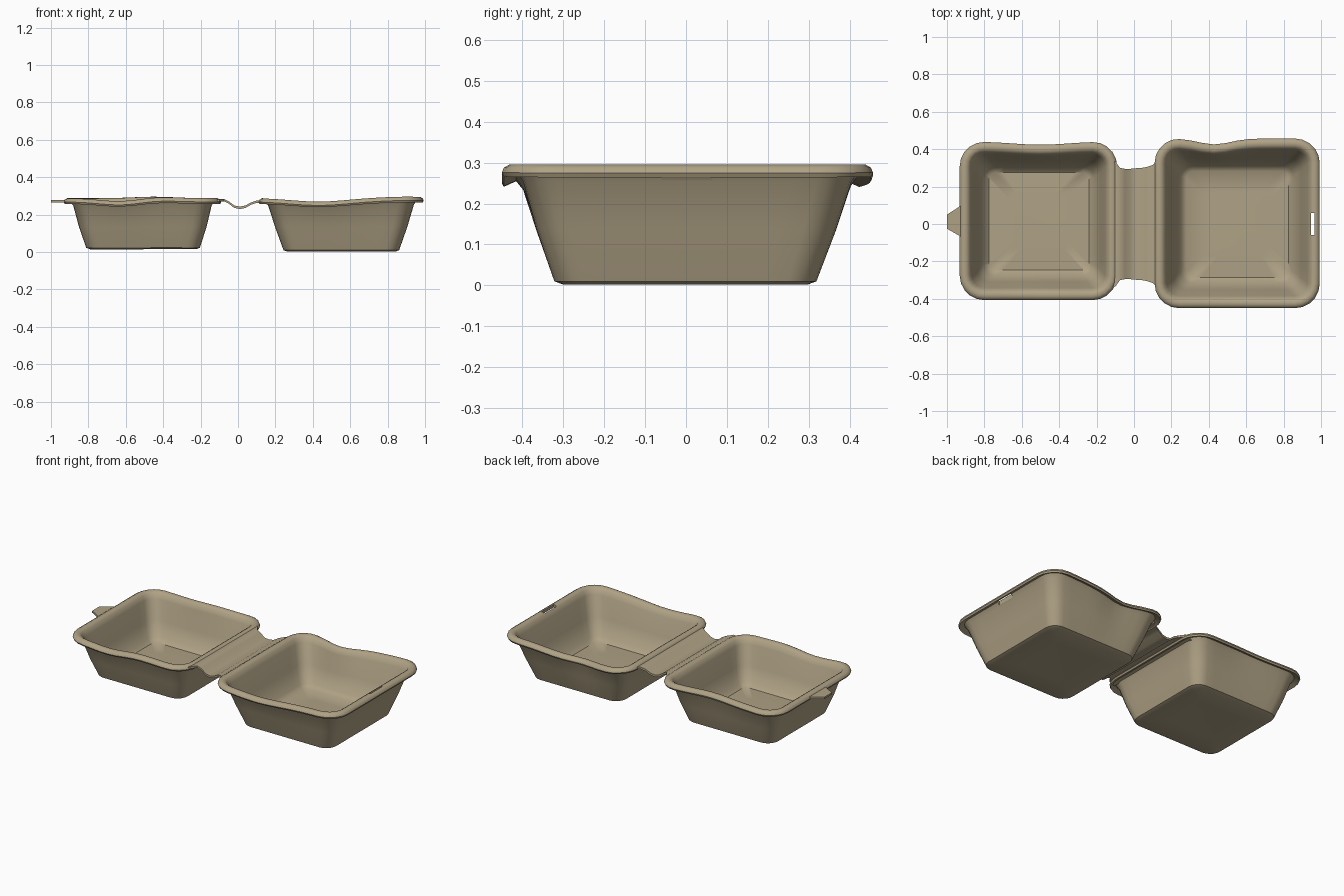
import bpy, bmesh, math

if "Cube" in bpy.data.objects:
    bpy.data.objects.remove(bpy.data.objects["Cube"])

pulp = bpy.data.materials.new("tan paper pulp")
pulp.diffuse_color = (0.43, 0.36, 0.235, 1)
pulp.use_nodes = True
pulp.node_tree.nodes["Principled BSDF"].inputs["Base Color"].default_value = pulp.diffuse_color


def finish(name, bm, angle=40):
    bmesh.ops.recalc_face_normals(bm, faces=bm.faces)
    me = bpy.data.meshes.new(name)
    bm.to_mesh(me)
    bm.free()
    me.materials.append(pulp)
    ob = bpy.data.objects.new(name, me)
    bpy.context.collection.objects.link(ob)
    bpy.ops.object.select_all(action='DESELECT')
    ob.select_set(True)
    bpy.context.view_layer.objects.active = ob
    bpy.ops.object.shade_smooth_by_angle(angle=math.radians(angle))
    return ob


def bump(v, centre, width):
    return math.exp(-((v - centre) / width) ** 2)


def ring(box, r, arc=5, side=10):
    """Rounded rectangle, counter-clockwise, with subdivided sides."""
    x0, x1, y0, y1 = box
    arcs = []
    for k, (cx, cy) in enumerate(((x1 - r, y1 - r), (x0 + r, y1 - r),
                                  (x0 + r, y0 + r), (x1 - r, y0 + r))):
        arcs.append([(cx + r * math.cos(a), cy + r * math.sin(a)) for a in
                     (math.pi / 2 * (k + i / arc) for i in range(arc + 1))])
    pts = []
    for k in range(4):
        pts += arcs[k]
        (ax, ay), (bx, by) = arcs[k][-1], arcs[(k + 1) % 4][0]
        pts += [(ax + (bx - ax) * i / side, ay + (by - ay) * i / side)
                for i in range(1, side)]
    return pts


def tray(name, top, floor, fz, warp):
    # (blend to floor, outward offset, height) from outer floor round the rim to inner floor
    t = 0.013
    prof = [(1, -0.15, fz + 0.004), (1, -0.02, fz), (0.98, 0, fz + 0.008), (0.5, 0.003, 0.135),
            (0.06, 0, 0.248), (0, 0.012, 0.272), (0, 0.034, 0.262), (0, 0.042, 0.258),
            (0, 0.047, 0.268), (0, 0.042, 0.28), (0, 0.028, 0.288), (0, 0.010, 0.287),
            (0, -0.004, 0.278), (0.06, -t, 0.25), (0.5, 0.003 - t, 0.135),
            (0.93, -t, fz + 0.035), (1, -0.035, fz + t), (1, -0.15, fz + t + 0.004)]
    bm = bmesh.new()
    loops = []
    for b, off, z in prof:
        sign = (-1, 1, -1, 1)
        box = [u + (v - u) * b + s * off for u, v, s in zip(top, floor, sign)]
        r = max(0.03, 0.085 - 0.015 * b + off)
        w = min(1, z / 0.27) ** 2
        loop = []
        for x, y in ring(box, r):
            dy, dz = warp(x, y)
            loop.append(bm.verts.new((x, y + dy * w, z + dz * w)))
        loops.append(loop)
    n = len(loops[0])
    for a, c in zip(loops, loops[1:]):
        for i in range(n):
            j = (i + 1) % n
            bm.faces.new((a[i], a[j], c[j], c[i]))
    bm.faces.new(loops[0])
    bm.faces.new(loops[-1])
    return finish(name, bm)


# Slightly warped, hand-pressed edges
def warp_lid(x, y):
    front, back = max(0, -y / 0.4), max(0, y / 0.4)
    dz = -0.018 * bump(x, -0.62, 0.16) * front + 0.008 * bump(x, -0.45, 0.15)
    return -0.015 * back * bump(x, -0.5, 0.2), dz


def warp_base(x, y):
    back = max(0, y / 0.4)
    dz = -0.017 * bump(x, 0.43, 0.2) * abs(y) / 0.4 + 0.008 * bump(x, 0.9, 0.2)
    return -0.028 * back * bump(x, 0.43, 0.12), dz


lid = tray("lid_tray", (-0.885, -0.137, -0.36, 0.393), (-0.81, -0.205, -0.28, 0.31),
           0.015, warp_lid)
base = tray("base_tray", (0.157, 0.946, -0.403, 0.41), (0.245, 0.86, -0.32, 0.317),
            0.002, warp_base)

# Slot cut through the base rim for the closing tab
bm = bmesh.new()
bmesh.ops.create_cube(bm, size=1)
for v in bm.verts:
    v.co = (0.956 + v.co.x * 0.02, v.co.y * 0.12, 0.27 + v.co.z * 0.1)
cutter = finish("slot_cutter", bm)
cutter.hide_render = True
mod = base.modifiers.new("slot", 'BOOLEAN')
mod.operation = 'DIFFERENCE'
mod.solver = 'EXACT'
mod.object = cutter
bpy.context.view_layer.objects.active = base
bpy.ops.object.modifier_apply(modifier=mod.name)
bpy.data.objects.remove(cutter)

# Folded hinge strip: x, top height, half width
hinge = [(-0.14, 0.272, 0.34), (-0.10, 0.284, 0.335), (-0.075, 0.284, 0.30), (-0.05, 0.272, 0.295),
         (-0.02, 0.249, 0.295), (0.01, 0.243, 0.298), (0.04, 0.249, 0.30),
         (0.07, 0.266, 0.305), (0.10, 0.276, 0.315), (0.15, 0.272, 0.36)]
bm = bmesh.new()
secs = [[bm.verts.new((x, y, z + d)) for y, d in
         ((-w, 0), (w, 0), (w, -0.013), (-w, -0.013))] for x, z, w in hinge]
for a, c in zip(secs, secs[1:]):
    for i in range(4):
        j = (i + 1) % 4
        bm.faces.new((a[i], a[j], c[j], c[i]))
bm.faces.new(secs[0])
bm.faces.new(secs[-1])
finish("hinge", bm)

# Closing tab on the lid rim
bm = bmesh.new()
face = bm.faces.new([bm.verts.new((x, y, 0.266)) for x, y in
                     ((-0.90, -0.08), (-0.93, -0.065), (-1.0, -0.025), (-1.0, 0.05),
                      (-0.93, 0.095), (-0.90, 0.10))])
ext = bmesh.ops.extrude_face_region(bm, geom=[face])
for v in ext["geom"]:
    if isinstance(v, bmesh.types.BMVert):
        v.co.z += 0.012
finish("closing_tab", bm)
